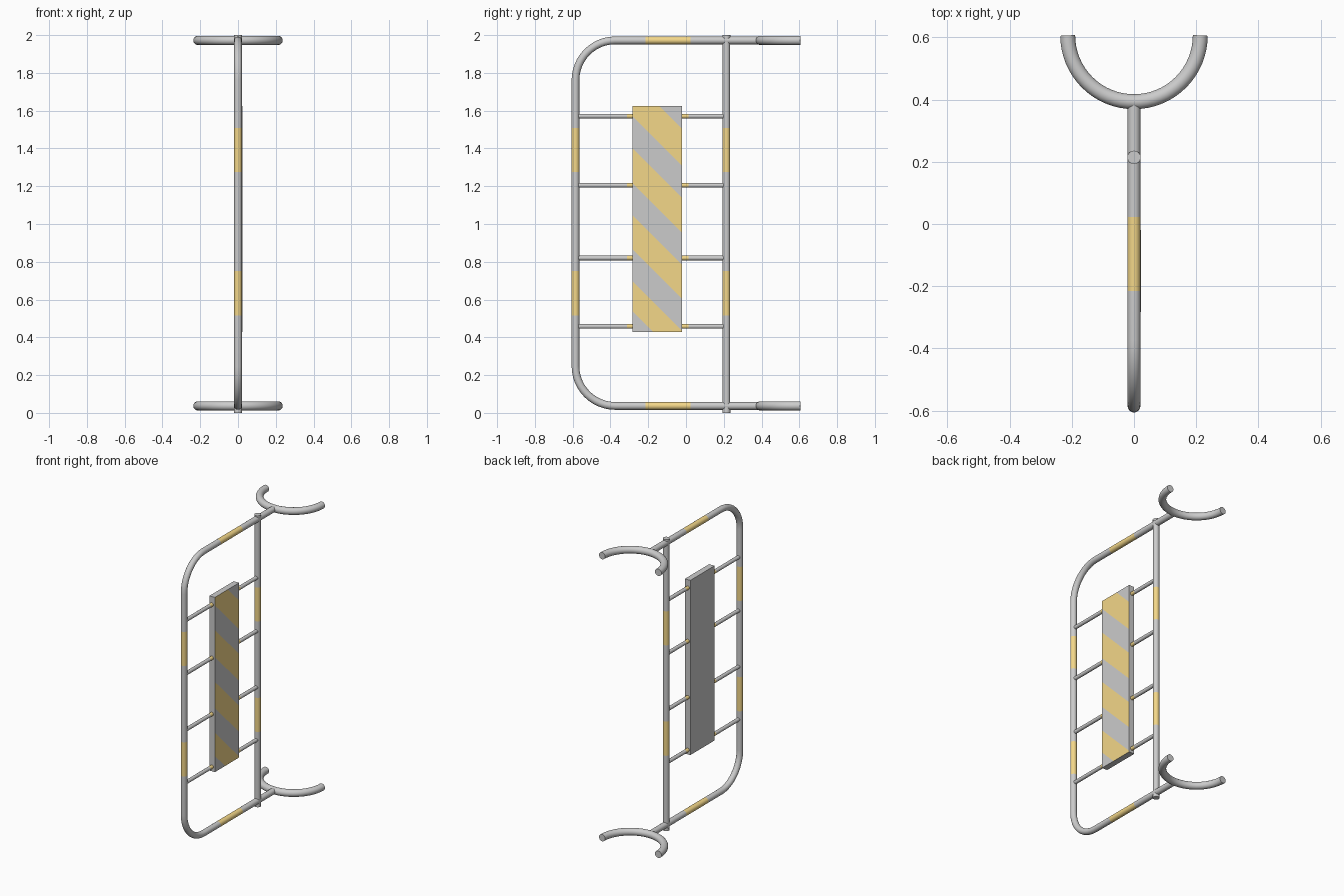
import bpy, bmesh, math
from mathutils import Vector

if "Cube" in bpy.data.objects:
    bpy.data.objects.remove(bpy.data.objects["Cube"])

grey = bpy.data.materials.new("grey_metal")
grey.diffuse_color = (0.6, 0.6, 0.6, 1)
grey.use_nodes = True
grey.node_tree.nodes["Principled BSDF"].inputs["Base Color"].default_value = grey.diffuse_color
yellow = bpy.data.materials.new("yellow_reflective")
yellow.diffuse_color = (0.9, 0.68, 0.25, 1)
yellow.use_nodes = True
yellow.node_tree.nodes["Principled BSDF"].inputs["Base Color"].default_value = yellow.diffuse_color


def finish(name, bm, smooth=True):
    bmesh.ops.recalc_face_normals(bm, faces=bm.faces[:])
    me = bpy.data.meshes.new(name)
    bm.to_mesh(me)
    bm.free()
    me.materials.append(grey)
    me.materials.append(yellow)
    ob = bpy.data.objects.new(name, me)
    bpy.context.collection.objects.link(ob)
    if smooth:
        bpy.ops.object.select_all(action='DESELECT')
        bpy.context.view_layer.objects.active = ob
        ob.select_set(True)
        bpy.ops.object.shade_smooth_by_angle(angle=math.radians(40))
    return ob


def tube(name, pts, r, normal, is_yellow=lambda c: False, sides=24):
    """Sweep a circle along a planar path; colour segments by their midpoint."""
    bm = bmesh.new()
    pts = [Vector(p) for p in pts]
    n = Vector(normal)
    rings = []
    for i, p in enumerate(pts):
        t = (pts[min(i + 1, len(pts) - 1)] - pts[max(i - 1, 0)]).normalized()
        if 0 < i < len(pts) - 1:
            t = ((pts[i + 1] - p).normalized() + (p - pts[i - 1]).normalized()).normalized()
        s = t.cross(n)
        rings.append([bm.verts.new(p + r * (math.cos(a) * n + math.sin(a) * s))
                      for a in (2 * math.pi * k / sides for k in range(sides))])
    for i in range(len(pts) - 1):
        mat = int(is_yellow((pts[i] + pts[i + 1]) / 2))
        for k in range(sides):
            j = (k + 1) % sides
            f = bm.faces.new((rings[i][k], rings[i][j], rings[i + 1][j], rings[i + 1][k]))
            f.material_index = mat
    bm.faces.new(rings[0])
    bm.faces.new(rings[-1])
    return finish(name, bm)


def arc(cy, cz, r, a0, a1, n=12):
    return [(0, cy + r * math.cos(a), cz + r * math.sin(a))
            for a in (math.radians(a0 + (a1 - a0) * i / n) for i in range(n + 1))]


ZB, ZT, YL, YP, R = 0.037, 1.967, -0.585, 0.214, 0.21
Z_BANDS = [(0.516, 0.75), (1.274, 1.507)]
Y_BAND = (-0.215, 0.023)
z_cuts = [z for b in Z_BANDS for z in b]


def in_z_band(c):
    return any(a < c.z < b for a, b in Z_BANDS)


def in_frame_band(c):
    if c.y < -0.55:
        return in_z_band(c)
    return Y_BAND[0] < c.y < Y_BAND[1]


# Bent outer frame
path = [(0, 0.395, ZB), (0, Y_BAND[1], ZB), (0, Y_BAND[0], ZB)]
path += arc(YL + R, ZB + R, R, 270, 180)
path += [(0, YL, z) for z in z_cuts]
path += arc(YL + R, ZT + 0.005 - R, R, 180, 90)
path += [(0, y, ZT + 0.005) for y in (*Y_BAND, 0.395)]
tube("outer_frame", path, 0.0205, (1, 0, 0), in_frame_band)

# Upright post with end caps
tube("upright_post", [(0, YP, z) for z in (0.002, *z_cuts, 1.998)], 0.02, (1, 0, 0), in_z_band)
for name, z in (("lower", 0.0), ("upper", 1.986)):
    tube("post_cap_" + name, [(0, YP, z), (0, YP, z + 0.014)], 0.0215, (1, 0, 0))

# Half-ring hooks
for name, z in (("lower", ZB), ("upper", ZT + 0.005)):
    ring = [(0.213 * math.cos(a), 0.606 + 0.213 * math.sin(a), z)
            for a in (math.pi * (1 + i / 32) for i in range(33))]
    tube("hook_" + name, ring, 0.024, (0, 0, 1))

# Horizontal rungs
for i, z in enumerate((0.458, 0.82, 1.205, 1.571)):
    tube("rung_%d" % (i + 1), [(0, y, z) for y in (YL, -0.312, 0.012, YP)], 0.0125,
         (1, 0, 0), lambda c: -0.312 < c.y < 0.012, 16)

# Striped warning panel: front face split by diagonal cuts
Y0, Y1, Z0, Z1 = -0.283, -0.02, 0.427, 1.626
stripes = [(0.538, 0.697), (0.866, 1.046), (1.216, 1.401), (1.571, 1.767)]
bm = bmesh.new()
bmesh.ops.create_cube(bm, size=1)
for v in bm.verts:
    v.co = Vector((0.002 + v.co.x * 0.041, (Y0 + Y1) / 2 + v.co.y * (Y1 - Y0),
                   (Z0 + Z1) / 2 + v.co.z * (Z1 - Z0)))
for edge in (z for s in stripes for z in s):
    bmesh.ops.bisect_plane(bm, geom=bm.verts[:] + bm.edges[:] + bm.faces[:],
                           plane_co=(0, Y0, edge), plane_no=(0, 1, 1))
bm.normal_update()
for f in bm.faces:
    c = f.calc_center_median()
    h = c.z + c.y - Y0
    if c.x > 0.022 and any(a < h < b for a, b in stripes):
        f.material_index = 1
finish("warning_panel", bm, smooth=False)
